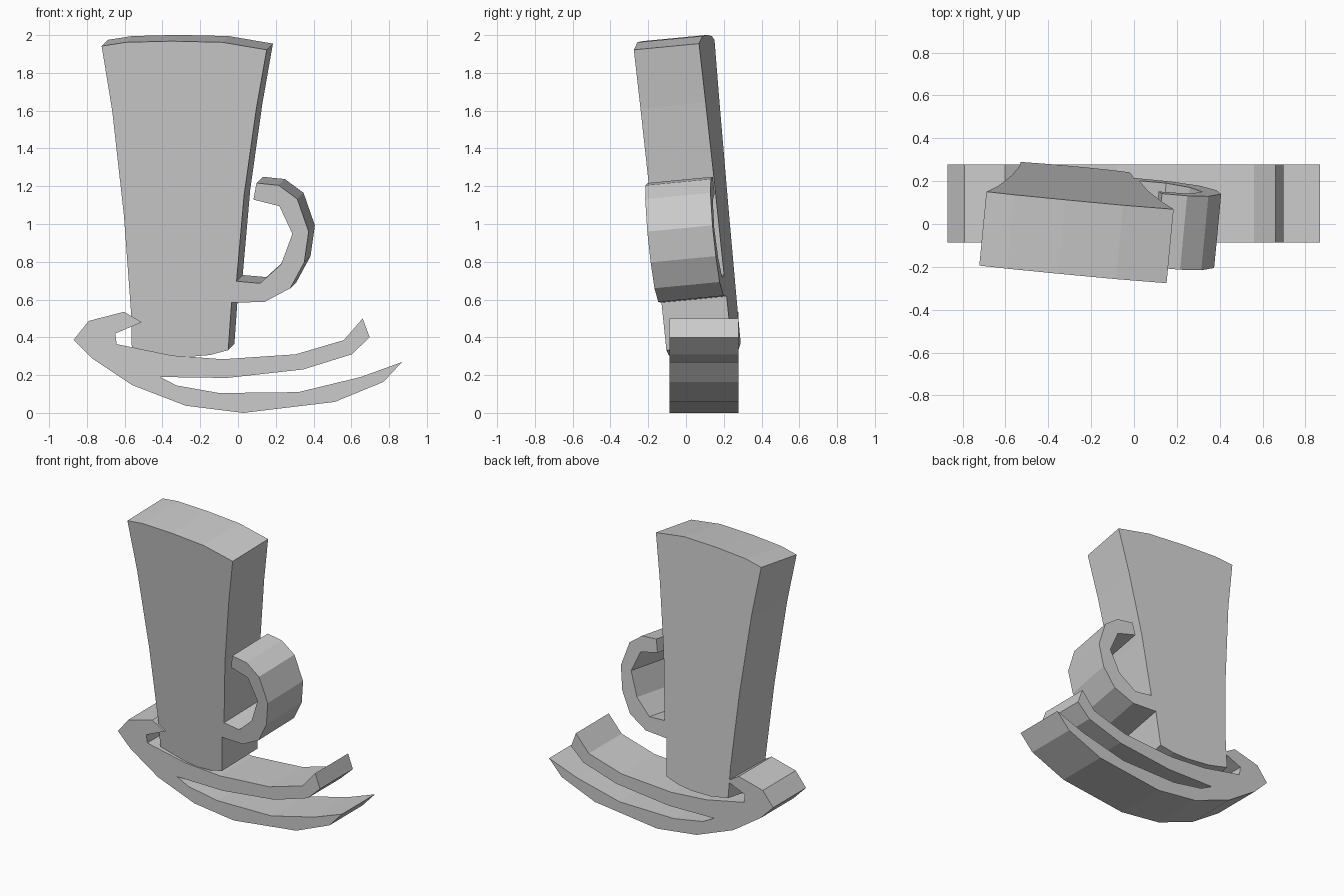
import bpy, bmesh
from mathutils import Vector


def extruded_plate(name, outline, front_y, depth):
    """Solid from an x,z outline laid on a front plane, pushed back by a depth vector."""
    bm = bmesh.new()
    front = bm.faces.new([bm.verts.new((x, front_y(x, z), z)) for x, z in outline])
    back = bmesh.ops.extrude_face_region(bm, geom=[front], use_keep_orig=True)
    verts = [g for g in back["geom"] if isinstance(g, bmesh.types.BMVert)]
    bmesh.ops.translate(bm, verts=verts, vec=Vector(depth))
    bmesh.ops.recalc_face_normals(bm, faces=bm.faces)
    caps = [f for f in bm.faces if len(f.verts) > 4]
    bmesh.ops.triangulate(bm, faces=caps)
    mesh = bpy.data.meshes.new(name)
    bm.to_mesh(mesh)
    bm.free()
    obj = bpy.data.objects.new(name, mesh)
    bpy.context.collection.objects.link(obj)
    return obj


# Tall cup body with its hooked handle, on a plane tilted forward and turned
rim = [(-0.722, 1.942), (-0.593, 1.962), (-0.353, 1.968), (-0.083, 1.962), (0.152, 1.922)]
right_side = [(0.097, 1.61), (0.032, 1.15), (-0.008, 0.697)]
handle_inner = [(0.117, 0.686), (0.228, 0.786), (0.288, 0.948), (0.219, 1.095), (0.082, 1.129)]
handle_outer = [(0.098, 1.217), (0.215, 1.205), (0.314, 1.132), (0.374, 0.96),
                (0.351, 0.797), (0.277, 0.66), (0.14, 0.587), (-0.034, 0.584)]
base = [(-0.052, 0.332), (-0.15, 0.306), (-0.26, 0.297), (-0.42, 0.305), (-0.562, 0.335)]
left_side = [(-0.567, 0.543), (-0.604, 1.045), (-0.666, 1.6)]
extruded_plate("cup_with_handle",
               rim + right_side + handle_inner + handle_outer + base + left_side,
               lambda x, z: -0.077 - 0.096 * (x + z), (0.033, 0.345, 0.033))

# Saucer: a sweeping underside, a curled left end and a slit between two prongs
underside = [(0.868, 0.269), (0.77, 0.164), (0.512, 0.058), (0.028, 0.0),
             (-0.277, 0.038), (-0.56, 0.147), (-0.773, 0.289), (-0.87, 0.387)]
curl = [(-0.79, 0.487), (-0.603, 0.535), (-0.51, 0.48), (-0.65, 0.42), (-0.642, 0.364)]
upper_prong = [(-0.35, 0.304), (-0.08, 0.284), (0.305, 0.31), (0.56, 0.385), (0.66, 0.5),
               (0.697, 0.4), (0.602, 0.31), (0.345, 0.23), (-0.06, 0.185), (-0.412, 0.19)]
slit_floor = [(-0.325, 0.145), (-0.1, 0.105), (0.32, 0.11), (0.65, 0.19)]
extruded_plate("saucer", underside + curl + upper_prong + slit_floor,
               lambda x, z: -0.087, (0, 0.364, 0))
